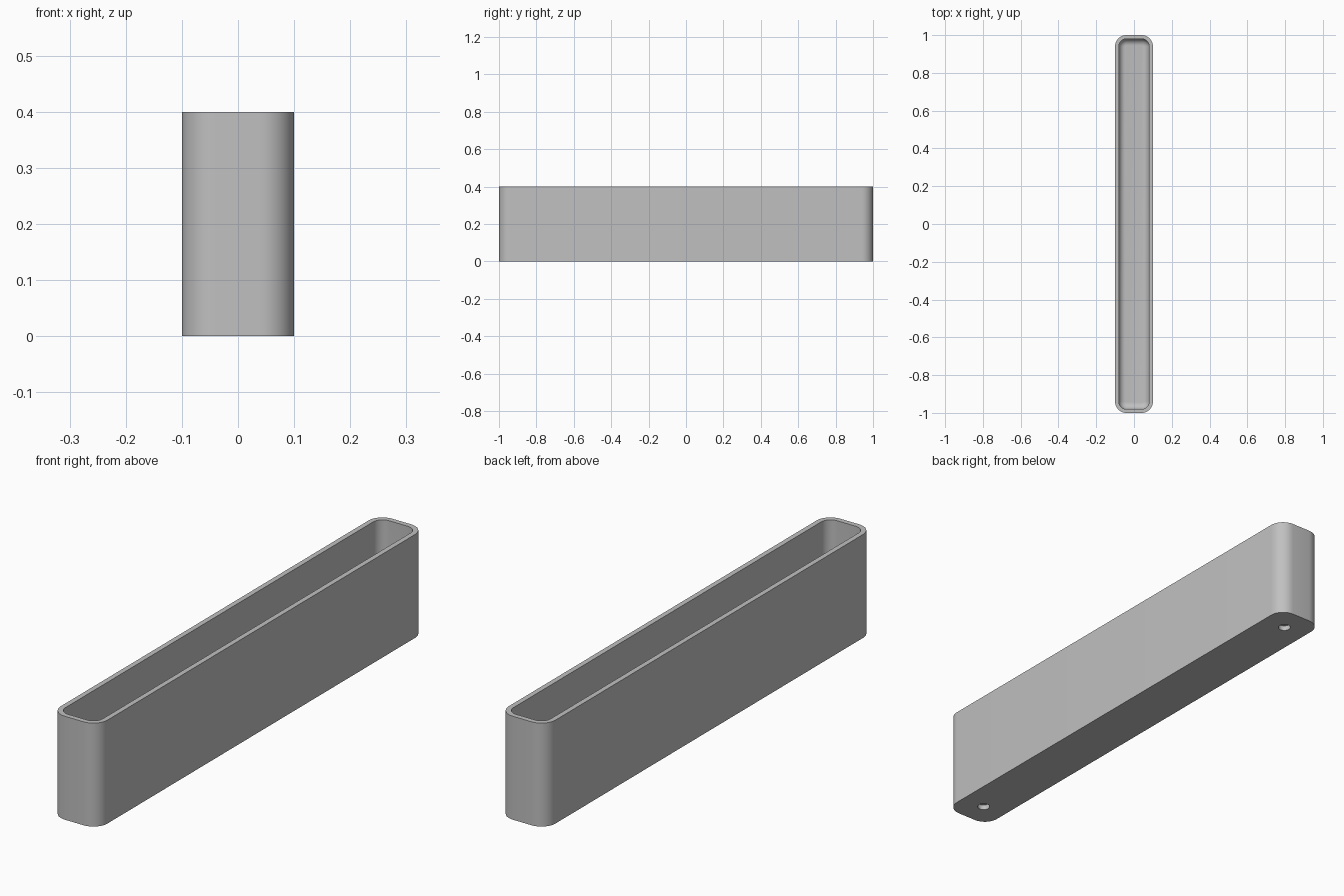
import bpy, bmesh
from math import sin, cos, pi, radians
from mathutils import Matrix

default = bpy.data.objects.get("Cube")
if default:
    bpy.data.objects.remove(default, do_unlink=True)

HALF_X, HALF_Y, HEIGHT = 0.1, 1.0, 0.4
CORNER, WALL, FLOOR, FILLET = 0.06, 0.02, 0.04, 0.035
STEPS = 10

grey = bpy.data.materials.new("plain grey")
grey.use_nodes = True
colour = (0.53, 0.53, 0.53, 1)
grey.diffuse_color = colour
grey.node_tree.nodes["Principled BSDF"].inputs["Base Color"].default_value = colour


def make_object(name, bm):
    bmesh.ops.recalc_face_normals(bm, faces=bm.faces)
    mesh = bpy.data.meshes.new(name)
    bm.to_mesh(mesh)
    bm.free()
    mesh.materials.append(grey)
    obj = bpy.data.objects.new(name, mesh)
    bpy.context.collection.objects.link(obj)
    return obj


def rounded_ring(bm, inset, z):
    """Rounded rectangle, moved inward by inset."""
    radius = CORNER - inset
    ring = []
    for quarter, (sx, sy) in enumerate([(1, 1), (-1, 1), (-1, -1), (1, -1)]):
        for i in range(STEPS + 1):
            a = (quarter + i / STEPS) * pi / 2
            ring.append(bm.verts.new((sx * (HALF_X - CORNER) + radius * cos(a),
                                      sy * (HALF_Y - CORNER) + radius * sin(a), z)))
    return ring


# Trough: outer wall, rim, inner wall and filleted inner floor
profile = [(0, 0), (0, HEIGHT), (WALL, HEIGHT)]
for i in range(9):
    a = i / 8 * pi / 2
    profile.append((WALL + FILLET * (1 - cos(a)), FLOOR + FILLET * (1 - sin(a))))

bm = bmesh.new()
rings = [rounded_ring(bm, inset, z) for inset, z in profile]
for low, high in zip(rings, rings[1:]):
    for i in range(len(low)):
        j = (i + 1) % len(low)
        bm.faces.new((low[i], low[j], high[j], high[i]))
bm.faces.new(rings[0])
bm.faces.new(rings[-1])
trough = make_object("trough", bm)

# Two blind round holes in the underside
bm = bmesh.new()
for y in (-0.9, 0.9):
    bmesh.ops.create_cone(bm, cap_ends=True, segments=24, radius1=0.023, radius2=0.023,
                          depth=0.04, matrix=Matrix.Translation((0, y, 0)))
cutter = make_object("hole_cutter", bm)
cutter.hide_render = True

bpy.context.view_layer.objects.active = trough
trough.select_set(True)
cut = trough.modifiers.new("holes", 'BOOLEAN')
cut.operation = 'DIFFERENCE'
cut.solver = 'EXACT'
cut.object = cutter
bpy.ops.object.modifier_apply(modifier=cut.name)
bpy.data.objects.remove(cutter, do_unlink=True)

bpy.ops.object.shade_smooth_by_angle(angle=radians(35))
